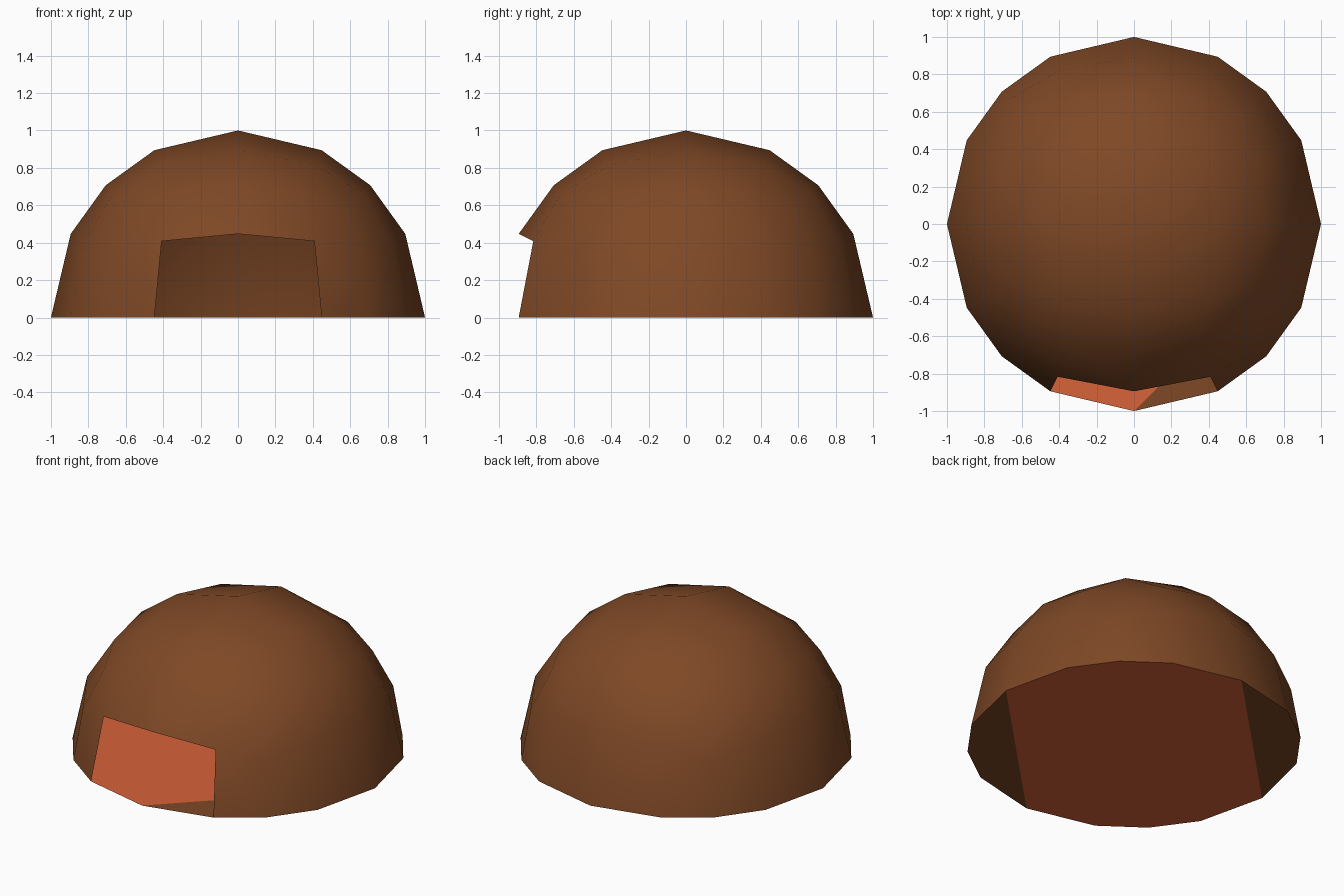
import bpy
import bmesh
import math

default = bpy.data.objects.get("Cube")
if default:
    bpy.data.objects.remove(default, do_unlink=True)


def material(name, rgb):
    mat = bpy.data.materials.new(name)
    mat.use_nodes = True
    color = (*rgb, 1.0)
    mat.diffuse_color = color
    mat.node_tree.nodes["Principled BSDF"].inputs["Base Color"].default_value = color
    return mat


def make_object(name, bm, materials):
    mesh = bpy.data.meshes.new(name)
    bm.to_mesh(mesh)
    bm.free()
    for mat in materials:
        mesh.materials.append(mat)
    obj = bpy.data.objects.new(name, mesh)
    bpy.context.collection.objects.link(obj)
    return obj


brown = material("brown", (0.21, 0.065, 0.019))
orange = material("orange", (0.68, 0.123, 0.042))

# Dome shell: gridded cube pushed onto a unit sphere, upper half only
bm = bmesh.new()
bmesh.ops.create_cube(bm, size=2)
bmesh.ops.subdivide_edges(bm, edges=bm.edges[:], cuts=3, use_grid_fill=True)
for v in bm.verts:
    v.co.normalize()

# Remove the lower half and the two panels of the front doorway
unwanted = []
for f in bm.faces:
    c = f.calc_center_median()
    doorway = c.y < -0.8 and abs(c.x) < 0.4 and c.z < 0.4
    if c.z < 0 or doorway:
        unwanted.append(f)
bmesh.ops.delete(bm, geom=unwanted, context='FACES')
bmesh.ops.recalc_face_normals(bm, faces=bm.faces[:])
for f in bm.faces:
    f.smooth = True
    if f.normal.dot(f.calc_center_median()) < 0:
        f.normal_flip()
make_object("dome_shell", bm, [brown])

# Floor: one flat outline matching the dome rim, cut by two diagonal chords
bm = bmesh.new()
rim = []
for quarter in range(4):
    for slope in (0, math.atan(0.5), math.pi / 4, math.atan(2)):
        a = quarter * math.pi / 2 + slope
        rim.append(bm.verts.new((math.cos(a), math.sin(a), 0)))
bm.faces.new(reversed(rim))
for side in (-1, 1):
    bmesh.ops.bisect_plane(bm, geom=bm.verts[:] + bm.edges[:] + bm.faces[:],
                           dist=0.0001, plane_co=(side, 0, 0), plane_no=(1, -1, 0))
for f in bm.faces:
    c = f.calc_center_median()
    f.material_index = 0 if abs(c.x - c.y) > 1 else 1
make_object("floor", bm, [brown, orange])
